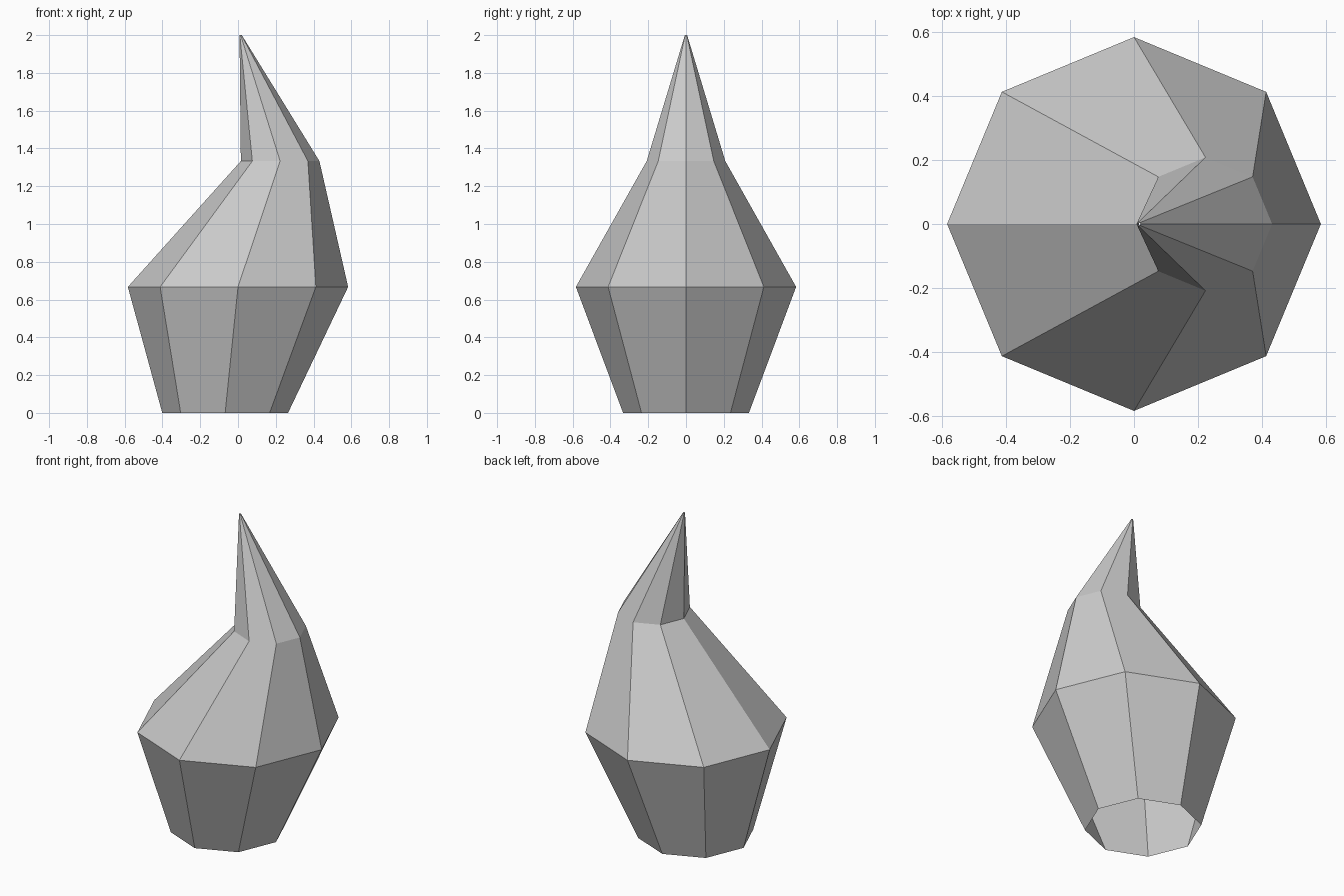
import bpy, bmesh, math

if "Cube" in bpy.data.objects:
    bpy.data.objects.remove(bpy.data.objects["Cube"])

SIDES = 8
# Each ring: centre x, height, radius
RINGS = [(-0.068, 0.0, 0.333), (0.0, 0.667, 0.583),
         (0.223, 1.333, 0.208), (0.014, 2.0, 0.006)]

grey = bpy.data.materials.new("light grey")
grey.diffuse_color = (0.6, 0.6, 0.6, 1)
grey.use_nodes = True
grey.node_tree.nodes["Principled BSDF"].inputs["Base Color"].default_value = grey.diffuse_color

# Bent, faceted tube, open at the base and at the tiny tip
bm = bmesh.new()
loops = []
for cx, z, r in RINGS:
    loops.append([bm.verts.new((cx + r * math.cos(math.tau * i / SIDES),
                                r * math.sin(math.tau * i / SIDES), z))
                  for i in range(SIDES)])
for low, high in zip(loops, loops[1:]):
    for i in range(SIDES):
        j = (i + 1) % SIDES
        bm.faces.new((low[i], low[j], high[j], high[i]))

mesh = bpy.data.meshes.new("bent_spire")
bm.to_mesh(mesh)
bm.free()
mesh.materials.append(grey)
spire = bpy.data.objects.new("bent_spire", mesh)
bpy.context.collection.objects.link(spire)
